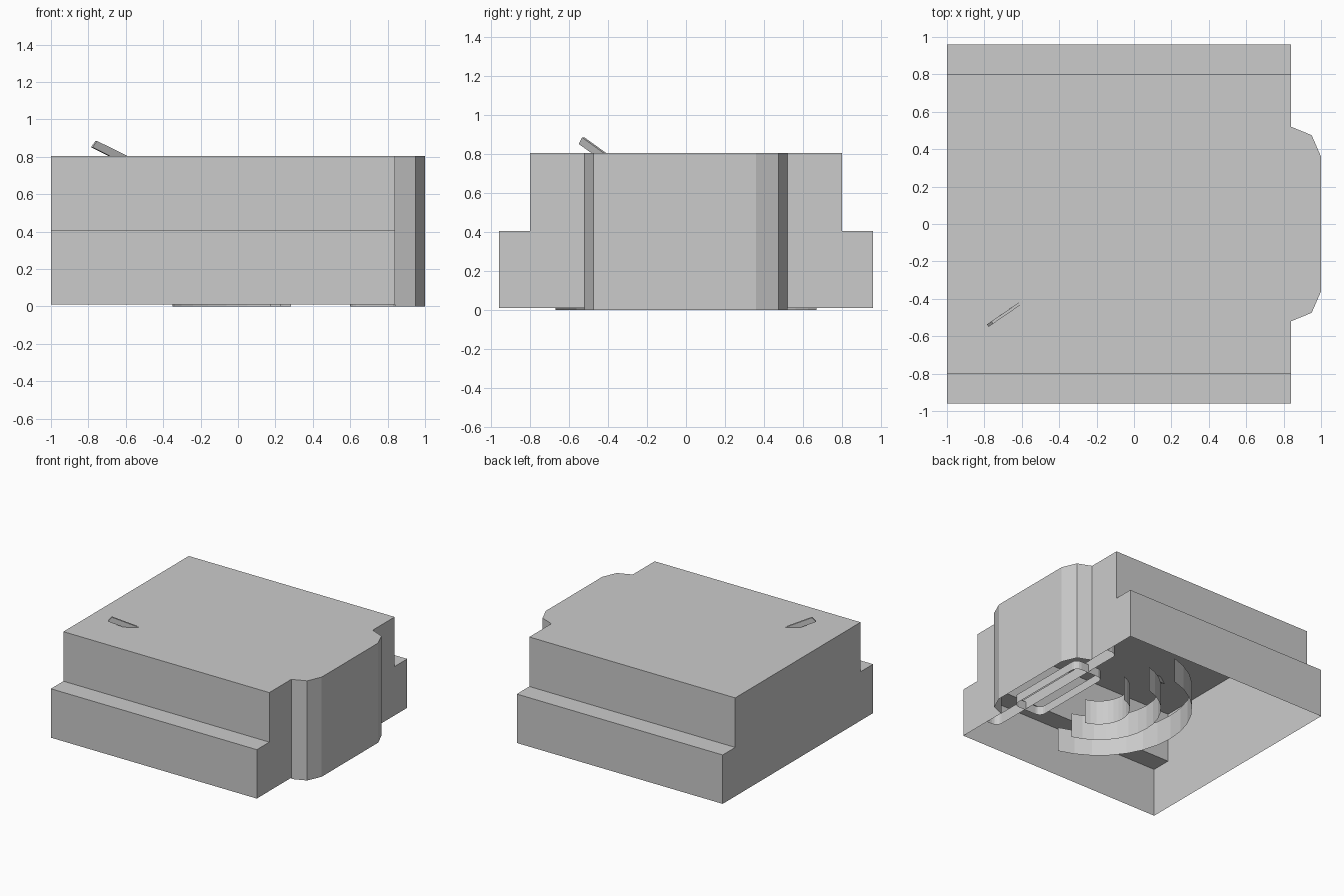
import bpy, bmesh, math
from mathutils import Vector

if "Cube" in bpy.data.objects:
    bpy.data.objects.remove(bpy.data.objects["Cube"])


def finish(name, bm):
    bmesh.ops.remove_doubles(bm, verts=bm.verts, dist=0.0005)
    me = bpy.data.meshes.new(name)
    bm.to_mesh(me)
    bm.free()
    ob = bpy.data.objects.new(name, me)
    bpy.context.collection.objects.link(ob)
    return ob


def strip(bm, a, b, closed=False):
    """Quads joining two matching 3D paths."""
    va = [bm.verts.new(p) for p in a]
    vb = [bm.verts.new(p) for p in b]
    n = len(a)
    for i in range(n if closed else n - 1):
        j = (i + 1) % n
        bm.faces.new((va[i], va[j], vb[j], vb[i]))


def at(path, z):
    return [(x, y, z) for x, y in path]


def ribbon(name, path, z0, z1, closed=False):
    bm = bmesh.new()
    strip(bm, at(path, z0), at(path, z1), closed)
    return finish(name, bm)


def arc(cx, cy, r, a0, a1, n):
    return [(cx + r * math.cos(math.radians(a0 + (a1 - a0) * i / n)),
             cy + r * math.sin(math.radians(a0 + (a1 - a0) * i / n)))
            for i in range(n + 1)]


# Housing: open-bottomed shell with stepped sides and a faceted nose at +x
half_nose = [(0.84, 0.52), (0.95, 0.475), (1.0, 0.36)]
nose = [(x, -y) for x, y in half_nose] + half_nose[::-1]
bm = bmesh.new()
top_outline = [(-1, -0.8), (0.84, -0.8)] + nose + [(0.84, 0.8), (-1, 0.8)]
bm.faces.new([bm.verts.new(p) for p in at(top_outline, 0.805)])
strip(bm, at(nose, 0.0), at(nose, 0.805))
profile = [(0.96, 0.01), (0.96, 0.405), (0.8, 0.405), (0.8, 0.805)]
for s in (1, -1):
    # stepped side wall
    strip(bm, [(-1, s * y, z) for y, z in profile],
          [(0.84, s * y, z) for y, z in profile])
    # front end wall beside the nose
    bm.faces.new([bm.verts.new((0.84, s * y, z))
                  for y, z in profile + [(0.52, 0.805), (0.52, 0.01)]])
# rear end wall
rear = profile + [(-y, z) for y, z in profile[::-1]]
bm.faces.new([bm.verts.new((-1, y, z)) for y, z in rear])
bmesh.ops.remove_doubles(bm, verts=bm.verts, dist=0.0005)
bmesh.ops.recalc_face_normals(bm, faces=bm.faces)
if max(bm.faces, key=lambda f: f.calc_center_median().z).normal.z < 0:
    bmesh.ops.reverse_faces(bm, faces=bm.faces)
finish("housing", bm)

# Three concentric curved fins under the housing
for i in range(3):
    ribbon(f"curved_fin_{i + 1}", arc(0.34, 0, 0.23 * (i + 1), 104, 256, 14), 0.0, 0.2)

# Small rounded frame next to the nose
frame = []
for cx, cy, a in ((0.81, 0.31, 0), (0.65, 0.31, 90), (0.65, -0.31, 180), (0.81, -0.31, 270)):
    frame += arc(cx, cy, 0.05, a, a + 90, 4)
ribbon("inner_frame", frame, 0.0, 0.07, closed=True)

# Wider rounded lip behind the end wall
lip = [(0.835, 0.69)] + arc(0.79, 0.64, 0.05, 90, 180, 4)
lip += [(x, -y) for x, y in lip[::-1]]
ribbon("outer_lip", lip, 0.01, 0.1)

# Thin slanted blade poking through the top
bm = bmesh.new()
tail, tip = Vector((-0.5, -0.35, 0.735)), Vector((-0.77, -0.535, 0.868))
side = Vector((0.55, -0.8, 0)) * 0.008
up = Vector((0.012, 0.008, 0.017))
ring = [side + up, up - side, -side - up, side - up]
strip(bm, [tail + p for p in ring], [tip + p for p in ring], True)
for end in (tail, tip):
    bm.faces.new([bm.verts.new(end + p) for p in ring])
bmesh.ops.remove_doubles(bm, verts=bm.verts, dist=0.0005)
bmesh.ops.recalc_face_normals(bm, faces=bm.faces)
finish("blade", bm)
